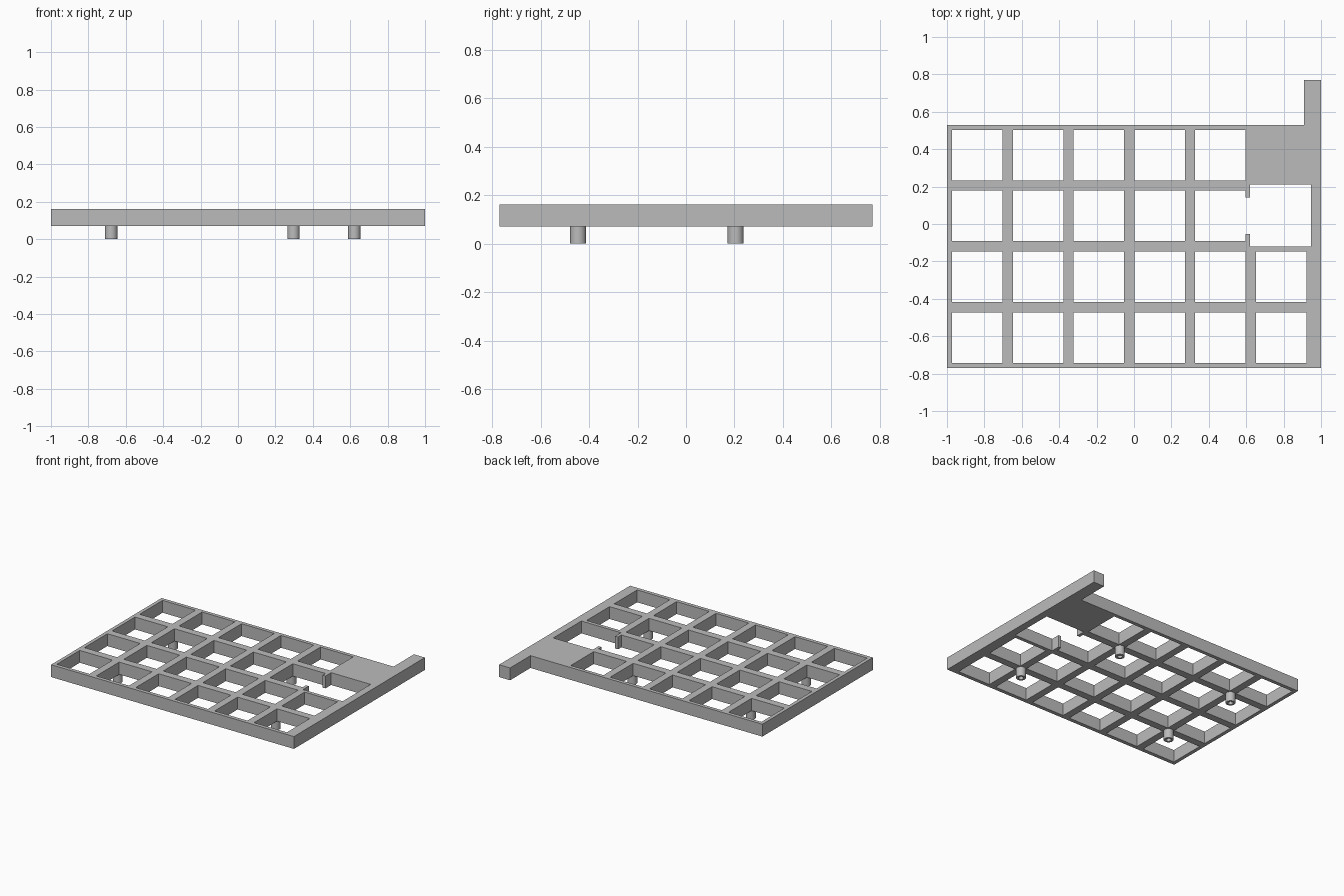
import bpy
import bmesh

cube = bpy.data.objects.get("Cube")
if cube:
    bpy.data.objects.remove(cube, do_unlink=True)

BOTTOM, TOP = 0.07, 0.162
HOLE, PITCH = 0.27, 0.325
X0, Y0 = -0.973, -0.742          # lower left corner of the first opening

gray = bpy.data.materials.new("plain gray")
gray.use_nodes = True
gray.diffuse_color = (0.5, 0.5, 0.5, 1)
gray.node_tree.nodes["Principled BSDF"].inputs["Base Color"].default_value = gray.diffuse_color


def add_object(name, bm):
    bmesh.ops.recalc_face_normals(bm, faces=bm.faces[:])
    mesh = bpy.data.meshes.new(name)
    bm.to_mesh(mesh)
    bm.free()
    mesh.materials.append(gray)
    obj = bpy.data.objects.new(name, mesh)
    bpy.context.collection.objects.link(obj)
    return obj


# Openings as (left, right, near, far): a grid of squares, with the
# far corner left solid and a wider bay in place of one square
openings = []
for col in range(6):
    for row in range(4):
        if col == 5 and row >= 2:
            continue
        x, y = X0 + col * PITCH, Y0 + row * PITCH
        openings.append((x, x + HOLE, y, y + HOLE))
post_left, bay_left = X0 + 4 * PITCH + HOLE, 0.62
openings.append((bay_left, 0.946, -0.12, 0.21))        # bay
openings.append((post_left, bay_left, -0.053, 0.143))  # gap between the posts
openings.append((-1, 0.91, 0.53, 0.77))                # space beside the arm

# Grid frame: keep every cell outside the openings, then raise to thickness
xs = sorted({round(v, 4) for o in openings for v in o[:2]} | {-1, 1})
ys = sorted({round(v, 4) for o in openings for v in o[2:]} | {-0.77, 0.77})
bm = bmesh.new()
for xa, xb in zip(xs, xs[1:]):
    for ya, yb in zip(ys, ys[1:]):
        cx, cy = (xa + xb) / 2, (ya + yb) / 2
        if any(l < cx < r and n < cy < f for l, r, n, f in openings):
            continue
        corners = ((xa, ya), (xb, ya), (xb, yb), (xa, yb))
        bm.faces.new([bm.verts.new((x, y, BOTTOM)) for x, y in corners])
bmesh.ops.remove_doubles(bm, verts=bm.verts[:], dist=0.0005)
raised = bmesh.ops.extrude_face_region(bm, geom=bm.faces[:], use_keep_orig=True)
for v in raised["geom"]:
    if isinstance(v, bmesh.types.BMVert):
        v.co.z = TOP
add_object("grid_frame", bm)


# Hollow feet under four of the beam crossings
def add_foot(name, x, y, outer=0.033, inner=0.018, sides=32):
    bm = bmesh.new()
    rings = []
    for radius, z in ((outer, BOTTOM), (outer, 0), (inner, 0), (inner, BOTTOM)):
        ring = bmesh.ops.create_circle(bm, segments=sides, radius=radius)["verts"]
        bmesh.ops.translate(bm, verts=ring, vec=(x, y, z))
        rings.append(ring)
    for a, b in zip(rings, rings[1:]):
        for i in range(sides):
            j = (i + 1) % sides
            bm.faces.new((a[i], a[j], b[j], b[i]))
    foot = add_object(name, bm)
    bpy.ops.object.select_all(action="DESELECT")
    foot.select_set(True)
    bpy.context.view_layer.objects.active = foot
    bpy.ops.object.shade_smooth_by_angle()


add_foot("front_right_foot", -0.678, -0.445)
add_foot("back_right_foot", -0.678, 0.205)
add_foot("front_left_foot", 0.622, -0.445)
add_foot("back_left_foot", 0.297, 0.205)
